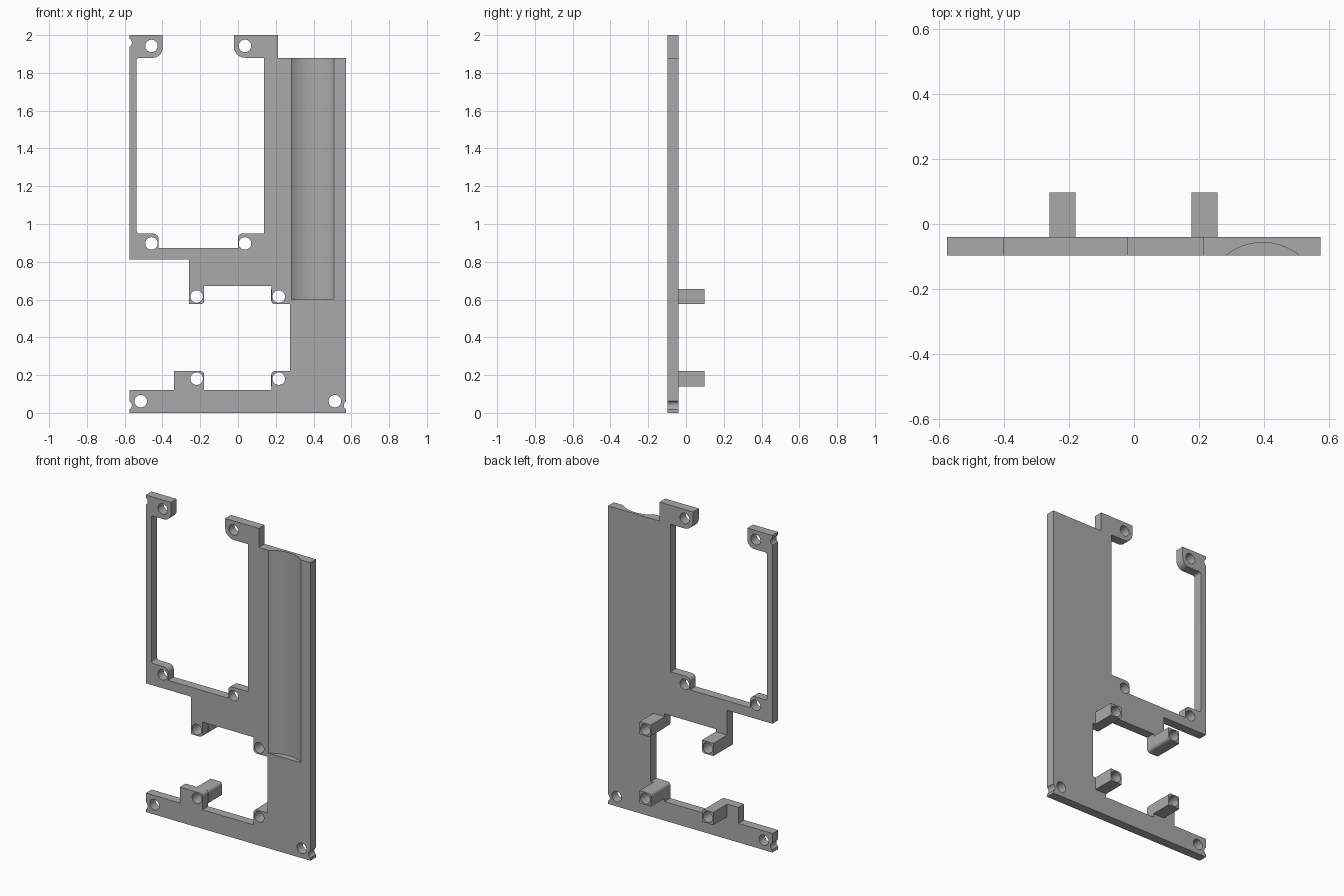
import bpy, bmesh
from math import cos, sin, pi, radians
from mathutils import Vector

old = bpy.data.objects.get("Cube")
if old:
    bpy.data.objects.remove(old, do_unlink=True)

FRONT, BACK, POST_END = -0.097, -0.04, 0.097
HOLE_RADIUS = 0.033

grey = bpy.data.materials.new("plain grey")
grey.use_nodes = True
grey.diffuse_color = (0.4, 0.4, 0.4, 1)
grey.node_tree.nodes["Principled BSDF"].inputs["Base Color"].default_value = (0.4, 0.4, 0.4, 1)


def rounded(corners, steps=6):
    """Outline whose corners (x, z, optional radius) are turned into arcs."""
    points = []
    for i, corner in enumerate(corners):
        p = Vector(corner[:2])
        radius = corner[2] if len(corner) > 2 else 0
        if not radius:
            points.append(p)
            continue
        u = (Vector(corners[i - 1][:2]) - p).normalized()
        v = (Vector(corners[(i + 1) % len(corners)][:2]) - p).normalized()
        centre = p + radius * (u + v)
        for k in range(steps + 1):
            t = pi / 2 * k / steps
            points.append(centre - radius * (v * cos(t) + u * sin(t)))
    return points


def add_prism(bm, points, y0, y1):
    """Extrude an x-z outline from y0 to y1."""
    face = bm.faces.new([bm.verts.new((p[0], y0, p[1])) for p in points])
    result = bmesh.ops.extrude_face_region(bm, geom=[face], use_keep_orig=True)
    moved = [g for g in result["geom"] if isinstance(g, bmesh.types.BMVert)]
    bmesh.ops.translate(bm, verts=moved, vec=(0, y1 - y0, 0))
    bmesh.ops.recalc_face_normals(bm, faces=bm.faces)


def circle(x, z, radius, count=40):
    return [(x + radius * cos(2 * pi * k / count), z + radius * sin(2 * pi * k / count))
            for k in range(count)]


def make_object(name, bm):
    mesh = bpy.data.meshes.new(name)
    bm.to_mesh(mesh)
    bm.free()
    mesh.materials.append(grey)
    obj = bpy.data.objects.new(name, mesh)
    bpy.context.collection.objects.link(obj)
    return obj


def cut(obj, bm):
    """Subtract the cutter solids and finish the shading."""
    cutter = make_object("cutter", bm)
    cutter.hide_render = True
    mod = obj.modifiers.new("cut", "BOOLEAN")
    mod.operation, mod.solver, mod.object = "DIFFERENCE", "EXACT", cutter
    bpy.ops.object.select_all(action="DESELECT")
    obj.select_set(True)
    bpy.context.view_layer.objects.active = obj
    bpy.ops.object.modifier_apply(modifier=mod.name)
    bpy.data.objects.remove(cutter, do_unlink=True)
    bpy.ops.object.shade_smooth_by_angle(angle=radians(30))


# Plate: one outline running round both openings
outline = [
    (-0.575, 0), (0.573, 0), (0.573, 1.88), (0.213, 1.88), (0.213, 2),
    (-0.022, 2), (-0.022, 1.88, 0.06), (0.137, 1.88),
    (0.137, 0.95), (0, 0.95, 0.025), (0, 0.872), (-0.42, 0.872),
    (-0.42, 0.95, 0.03), (-0.537, 0.95, 0.015), (-0.537, 1.88, 0.015),
    (-0.4, 1.88, 0.05), (-0.4, 2), (-0.575, 2), (-0.575, 0.812),
    (-0.259, 0.812), (-0.259, 0.576), (-0.18, 0.576, 0.02), (-0.18, 0.673),
    (0.177, 0.673), (0.177, 0.576, 0.02), (0.275, 0.576), (0.275, 0.221),
    (0.177, 0.221, 0.02), (0.177, 0.12), (-0.18, 0.12), (-0.18, 0.221, 0.02),
    (-0.338, 0.221), (-0.338, 0.12), (-0.575, 0.12),
]
bm = bmesh.new()
add_prism(bm, rounded(outline), FRONT, BACK)
plate = make_object("plate", bm)

# Screw holes and the small notches in the plate edges
corner_holes = [(x, z) for x in (-0.458, 0.037) for z in (0.897, 1.943)]
corner_holes += [(x, 0.062) for x in (-0.515, 0.513)]
post_centres = [(x, z) for x in (-0.219, 0.216) for z in (0.181, 0.616)]
bm = bmesh.new()
for x, z in corner_holes + post_centres:
    add_prism(bm, circle(x, z, HOLE_RADIUS), -0.2, 0.2)
for x, z in ((-0.587, 0.04), (0.585, 0.04), (-0.587, 1.96)):
    add_prism(bm, circle(x, z, 0.025), -0.2, 0.2)
cut(plate, bm)

# Long shallow groove in the front face
bm = bmesh.new()
groove = bmesh.ops.create_cone(bm, cap_ends=True, segments=96, radius1=0.18,
                               radius2=0.18, depth=1.4)
bmesh.ops.translate(bm, verts=groove["verts"], vec=(0.395, -0.237, 1.3))
cut(plate, bm)

# Four hollow stand-off posts on the back
for x, z in post_centres:
    side = "left" if x > 0 else "right"
    level = "upper" if z > 0.4 else "lower"
    inner = -1 if x > 0 else 1
    facing = -1 if z > 0.4 else 1
    h = 0.04
    corners = []
    for sx, sz in ((-1, -1), (1, -1), (1, 1), (-1, 1)):
        radius = 0.02 if (sx == inner and sz == facing) else 0
        corners.append((x + sx * h, z + sz * h, radius))
    bm = bmesh.new()
    add_prism(bm, rounded(corners), BACK, POST_END)
    post = make_object(f"{level}_{side}_post", bm)
    bm = bmesh.new()
    add_prism(bm, circle(x, z, HOLE_RADIUS), -0.2, 0.2)
    cut(post, bm)
